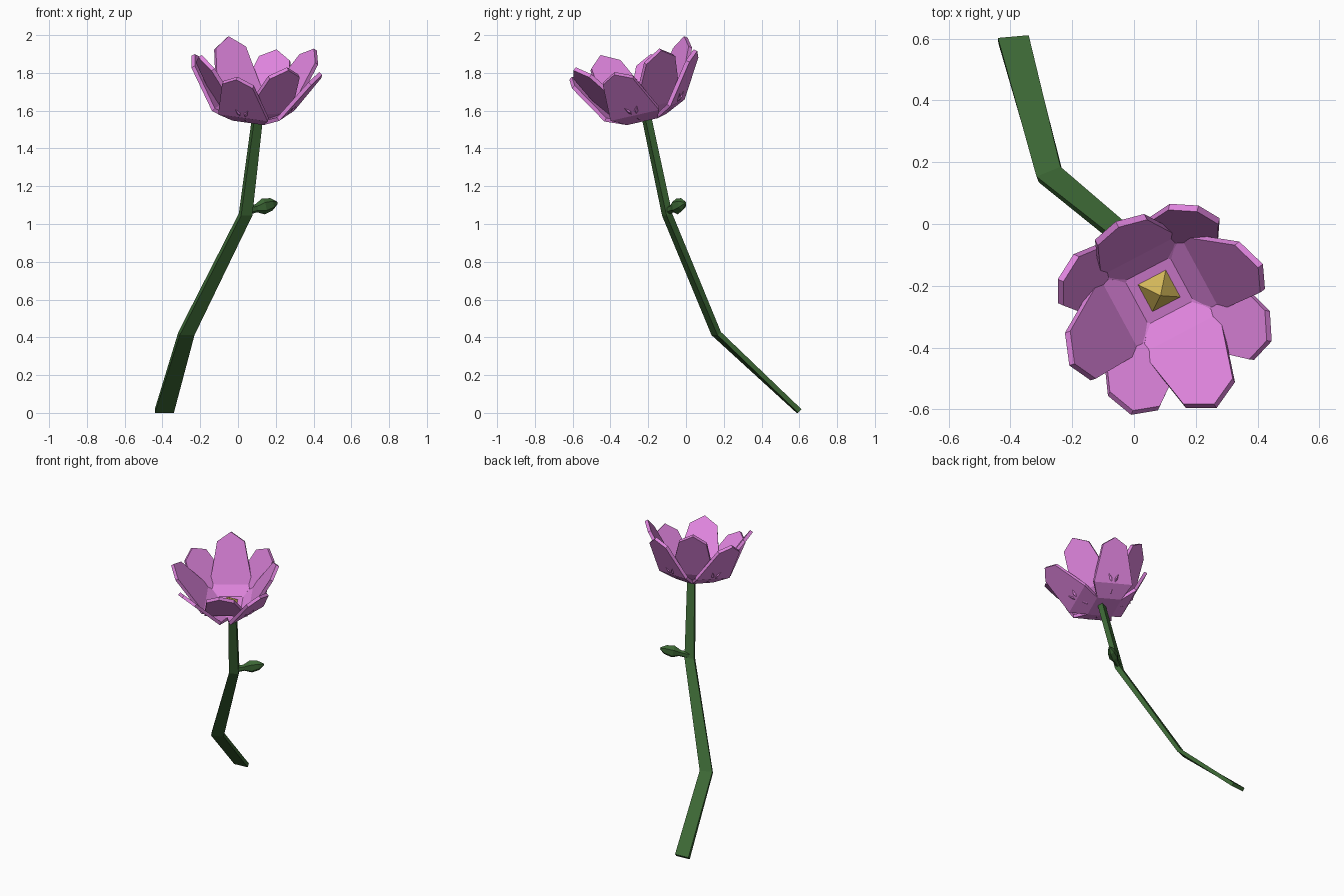
import bpy, bmesh
from math import sin, cos, pi, radians
from mathutils import Vector, Matrix

if "Cube" in bpy.data.objects:
    bpy.data.objects.remove(bpy.data.objects["Cube"])

def material(name, rgb):
    m = bpy.data.materials.new(name)
    m.diffuse_color = (*rgb, 1)
    m.use_nodes = True
    m.node_tree.nodes["Principled BSDF"].inputs["Base Color"].default_value = m.diffuse_color
    return m

PINK = material("petal_pink", (0.73, 0.23, 0.72))
GREEN = material("stem_green", (0.045, 0.135, 0.035))
GOLD = material("centre_gold", (0.65, 0.47, 0.10))

def make(name, bm, mat, matrix=None):
    bmesh.ops.recalc_face_normals(bm, faces=bm.faces)
    me = bpy.data.meshes.new(name)
    bm.to_mesh(me)
    bm.free()
    me.materials.append(mat)
    ob = bpy.data.objects.new(name, me)
    if matrix:
        ob.matrix_world = matrix
    bpy.context.collection.objects.link(ob)
    return ob

def loft(name, rings, mat):
    # skin successive rings of points and cap both ends
    bm = bmesh.new()
    vs = [[bm.verts.new(p) for p in r] for r in rings]
    n = len(vs[0])
    for a, b in zip(vs, vs[1:]):
        for i in range(n):
            j = (i + 1) % n
            bm.faces.new((a[i], a[j], b[j], b[i]))
    bm.faces.new(vs[0][::-1])
    bm.faces.new(vs[-1])
    return make(name, bm, mat)

# stem: flat four-sided strip; centre, half width, half thickness, heading of width
stem = [((-0.39, 0.598, 0.01), 0.050, 0.013, 5),
        ((-0.273, 0.16, 0.42), 0.042, 0.013, 22),
        ((0.04, -0.10, 1.05), 0.032, 0.017, 22),
        ((0.104, -0.21, 1.57), 0.024, 0.018, 22)]
pts = [Vector(s[0]) for s in stem]
rings = []
for i, (c, hw, ht, az) in enumerate(stem):
    t = sum(((pts[k + 1] - pts[k]).normalized()
             for k in (i - 1, i) if 0 <= k < len(pts) - 1), Vector()).normalized()
    w = Vector((cos(radians(az)), sin(radians(az)), 0))
    d = t.cross(w).normalized()
    rings.append([pts[i] + w * hw * a + d * ht * b
                  for a, b in ((1, 1), (-1, 1), (-1, -1), (1, -1))])
loft("stem", rings, GREEN)

# side bud: six-sided, slightly flattened
start, end = Vector((0.045, -0.10, 1.07)), Vector((0.207, -0.005, 1.112))
axis = (end - start).normalized()
side = axis.cross(Vector((0, 0, 1))).normalized()
up = side.cross(axis)
rings = []
for f, r in ((0, 0.024), (0.32, 0.022), (0.55, 0.043), (0.82, 0.033), (1, 0.008)):
    c = start.lerp(end, f)
    rings.append([c + side * r * 0.75 * cos(k * pi / 3 + pi / 6)
                  + up * r * sin(k * pi / 3 + pi / 6) for k in range(6)])
loft("bud", rings, GREEN)

# flower head frame, tilted towards the front
tilt = Vector((0, 0, 1)).rotation_difference(Vector((0.07, -0.24, 0.966)))
head = Matrix.Translation((0.08, -0.212, 1.57)) @ tilt.to_matrix().to_4x4()

def whorl(name, az, base, mid, corner, tip):
    # square floor with four folded, pointed petals; stations are (radius, half width, height)
    bm = bmesh.new()
    for k in range(4):
        rot = Matrix.Rotation(radians(az + 90 * k), 4, 'Z')
        v = lambda s, sgn: bm.verts.new(rot @ Vector((s[0], sgn * s[1], s[2])))
        b0, b1, m0, m1 = v(base, -1), v(base, 1), v(mid, -1), v(mid, 1)
        c0, c1, t = v(corner, -1), v(corner, 1), v(tip, 0)
        bm.faces.new((b0, m0, m1, b1))
        bm.faces.new((m0, c0, t, c1, m1))
    bmesh.ops.remove_doubles(bm, verts=bm.verts, dist=0.0005)
    floor = [e for e in bm.edges
             if all(abs(p.co.z - base[2]) < 1e-4 for p in e.verts)]
    bmesh.ops.contextual_create(bm, geom=floor)
    ob = make(name, bm, PINK, head)
    mod = ob.modifiers.new("thickness", 'SOLIDIFY')
    mod.thickness = 0.022
    mod.offset = 0

whorl("inner_petals", 28, (0.085, 0.085, 0.008), (0.155, 0.14, 0.06),
      (0.31, 0.09, 0.295), (0.345, 0, 0.347))
whorl("outer_petals", 73, (0.085, 0.085, -0.006), (0.18, 0.138, 0.04),
      (0.325, 0.085, 0.243), (0.355, 0, 0.285))

# golden centre: small four-sided pyramid
bm = bmesh.new()
bmesh.ops.create_cone(bm, cap_ends=True, segments=4, radius1=0.073, radius2=0, depth=0.065,
                      matrix=Matrix.Rotation(radians(73), 4, 'Z') @ Matrix.Translation((0, 0, 0.05)))
make("flower_centre", bm, GOLD, head)
